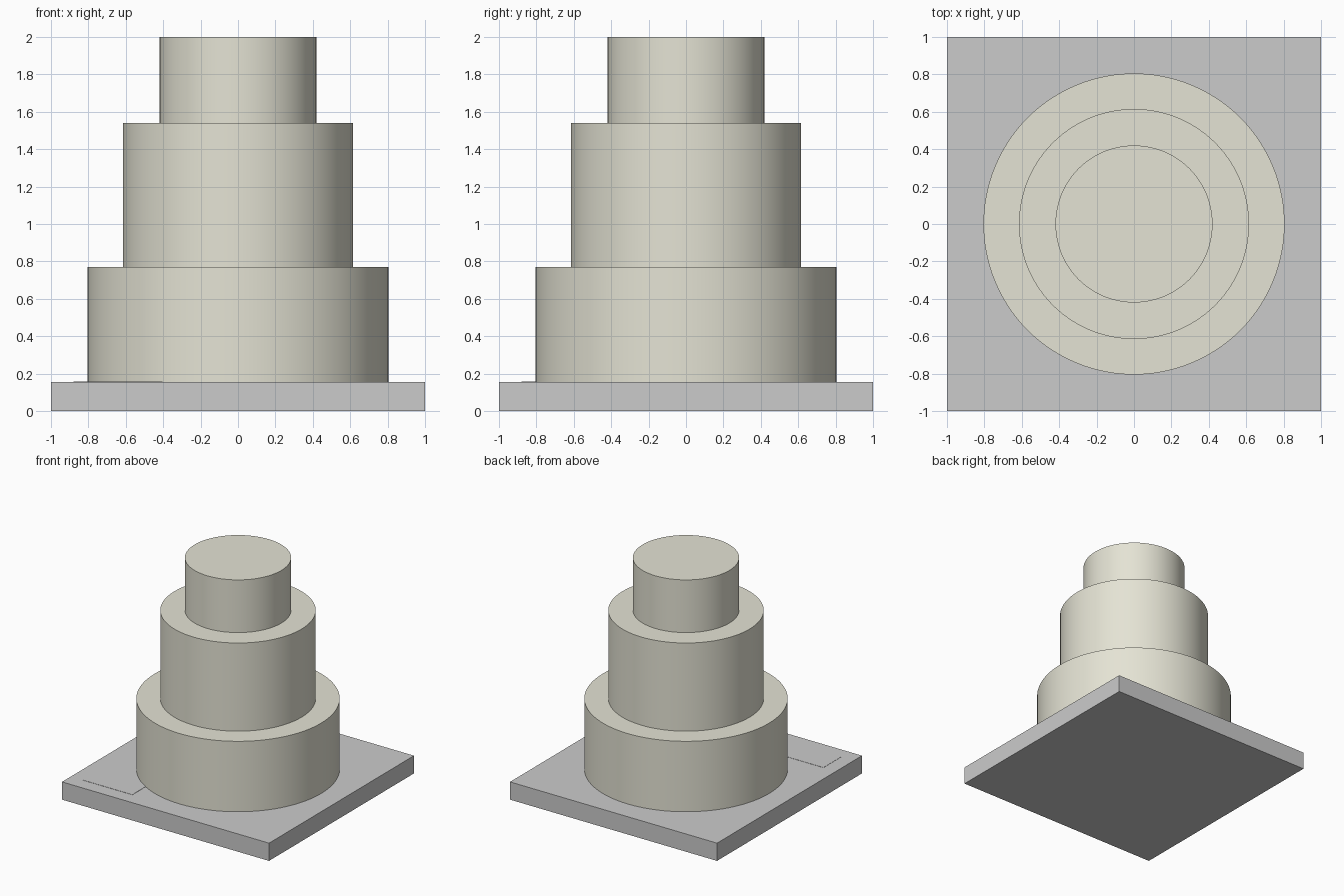
import bpy
import math

if "Cube" in bpy.data.objects:
    bpy.data.objects.remove(bpy.data.objects["Cube"])

icing = bpy.data.materials.new("icing")
icing.diffuse_color = (0.78, 0.77, 0.66, 1.0)
icing.use_nodes = True
icing.node_tree.nodes["Principled BSDF"].inputs["Base Color"].default_value = icing.diffuse_color


def box(name, x0, x1, y0, y1, z0, z1):
    bpy.ops.mesh.primitive_cube_add(
        size=1, location=((x0 + x1) / 2, (y0 + y1) / 2, (z0 + z1) / 2))
    obj = bpy.context.object
    obj.name = name
    obj.scale = (x1 - x0, y1 - y0, z1 - z0)
    bpy.ops.object.transform_apply(location=False, rotation=False, scale=True)
    return obj


def tier(name, radius, z0, z1):
    bpy.ops.mesh.primitive_cylinder_add(
        vertices=96, radius=radius, depth=z1 - z0, location=(0, 0, (z0 + z1) / 2))
    obj = bpy.context.object
    obj.name = name
    obj.data.materials.append(icing)
    bpy.ops.object.shade_smooth_by_angle(angle=math.radians(30))
    return obj


# Square cake board
BOARD_TOP = 0.155
box("cake_board", -1, 1, -1, 1, 0, BOARD_TOP)

# Blank label plate on the front left corner of the board
box("label_plate", -0.88, -0.405, -0.88, -0.64, BOARD_TOP - 0.002, BOARD_TOP + 0.002)

# Three stacked round tiers
tier("bottom_tier", 0.805, BOARD_TOP, 0.77)
tier("middle_tier", 0.615, 0.77, 1.54)
tier("top_tier", 0.42, 1.54, 2.0)
